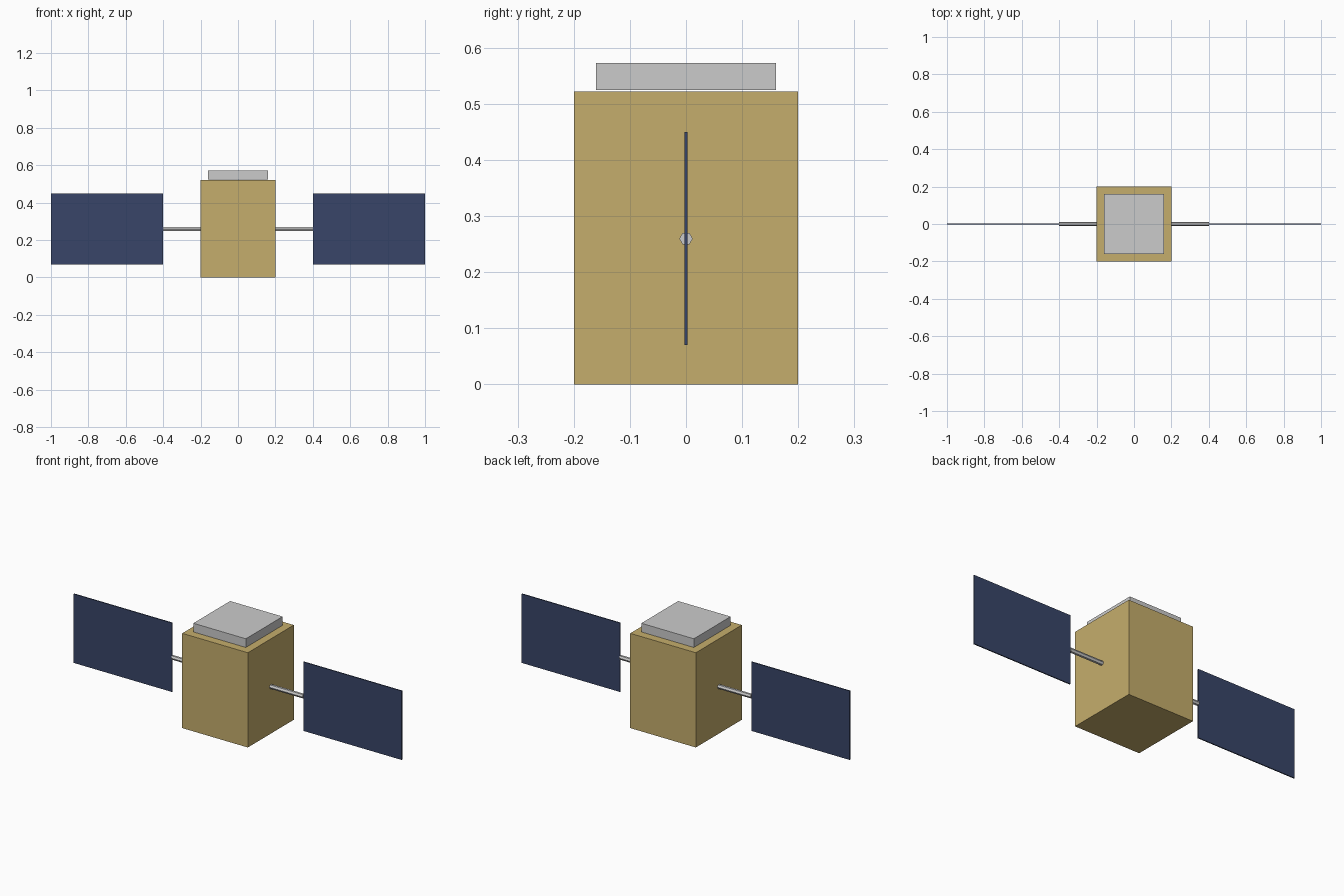
import bpy
import math

if "Cube" in bpy.data.objects:
    bpy.data.objects.remove(bpy.data.objects["Cube"])


def material(name, color):
    m = bpy.data.materials.new(name)
    m.diffuse_color = color
    m.use_nodes = True
    m.node_tree.nodes["Principled BSDF"].inputs["Base Color"].default_value = m.diffuse_color
    return m


def box(name, center, size, mat=None):
    bpy.ops.mesh.primitive_cube_add(size=1, location=center)
    ob = bpy.context.object
    ob.name = name
    ob.scale = size
    bpy.ops.object.transform_apply(location=False, rotation=False, scale=True)
    if mat:
        ob.data.materials.append(mat)
    return ob


gold = material("gold_foil", (0.56, 0.42, 0.15, 1))
navy = material("solar_blue", (0.04, 0.06, 0.14, 1))

# Main body and the plate floating just above it
box("body", (0, 0, 0.261), (0.4, 0.4, 0.522), gold)
box("top_plate", (0, 0, 0.549), (0.32, 0.32, 0.048))

# Hexagonal boom and solar panel on each side
for side, s in (("left", -1), ("right", 1)):
    bpy.ops.mesh.primitive_cylinder_add(
        vertices=6, radius=0.012, depth=0.2,
        location=(s * 0.3, 0, 0.26), rotation=(0, math.pi / 2, 0))
    bpy.context.object.name = side + "_boom"
    box(side + "_solar_panel", (s * 0.7, 0, 0.26), (0.6, 0.006, 0.38), navy)
